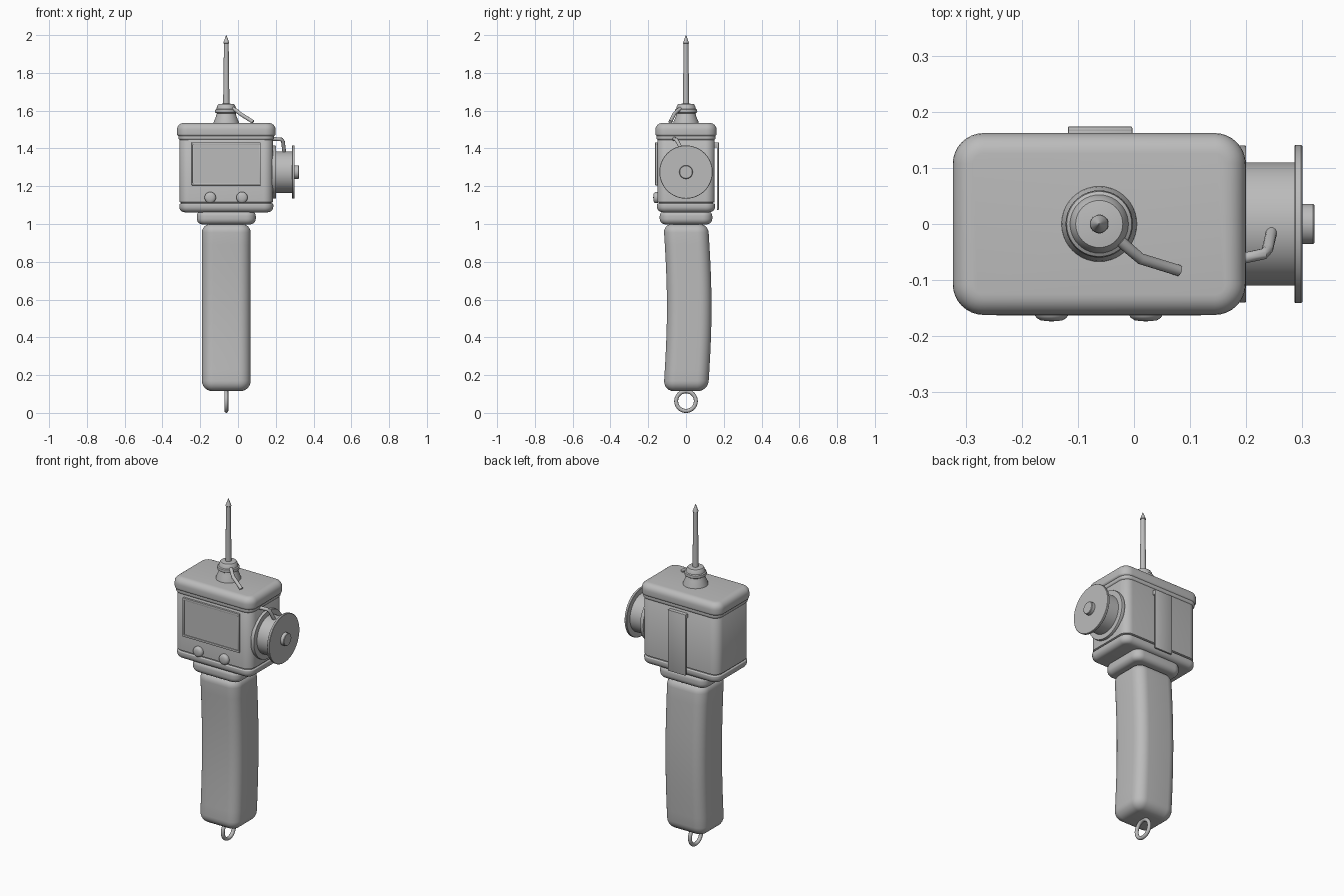
import bpy, bmesh, math
from mathutils import Vector, Matrix

cube = bpy.data.objects.get("Cube")
if cube:
    bpy.data.objects.remove(cube, do_unlink=True)

grey = bpy.data.materials.new("plain grey")
grey.use_nodes = True
COLOUR = (0.5, 0.5, 0.5, 1)
grey.diffuse_color = COLOUR
grey.node_tree.nodes["Principled BSDF"].inputs["Base Color"].default_value = COLOUR

CX = -0.062           # axis of the handle, case and needle


def finish(name, bm, angle=35):
    bmesh.ops.recalc_face_normals(bm, faces=bm.faces)
    mesh = bpy.data.meshes.new(name)
    bm.to_mesh(mesh)
    bm.free()
    mesh.materials.append(grey)
    obj = bpy.data.objects.new(name, mesh)
    bpy.context.collection.objects.link(obj)
    bpy.ops.object.select_all(action="DESELECT")
    obj.select_set(True)
    bpy.context.view_layer.objects.active = obj
    bpy.ops.object.shade_smooth_by_angle(angle=math.radians(angle))
    return obj


def bridge(bm, rings):
    """Skin a list of equal vertex rings and cap both ends."""
    n = len(rings[0])
    for a, b in zip(rings, rings[1:]):
        for i in range(n):
            j = (i + 1) % n
            bm.faces.new((a[i], a[j], b[j], b[i]))
    bm.faces.new(rings[0])
    bm.faces.new(rings[-1])


def rounded_loft(name, hx, hy, corner, levels, bow=lambda z: 0, seg=8):
    """Stack rounded rectangles; each level is (z, inset)."""
    bm = bmesh.new()
    rings = []
    for z, inset in levels:
        ring = []
        r = max(corner - inset, 0.008)
        for q, (sx, sy) in enumerate([(1, 1), (-1, 1), (-1, -1), (1, -1)]):
            for k in range(seg + 1):
                a = math.pi / 2 * (q + k / seg)
                ring.append(bm.verts.new((
                    CX + sx * (hx - inset - r) + r * math.cos(a),
                    sy * (hy - inset - r) + r * math.sin(a) + bow(z), z)))
        rings.append(ring)
    bridge(bm, rings)
    return finish(name, bm)


def rounded_levels(z0, z1, r0, r1, middle=(), steps=6):
    """Levels from z0 to z1 with quarter-round ends."""
    t = [math.pi / 2 * k / steps for k in range(steps + 1)]
    low = [(z0 + r0 * (1 - math.cos(a)), r0 * (1 - math.sin(a))) for a in t]
    high = [(z1 - r1 * (1 - math.cos(a)), r1 * (1 - math.sin(a))) for a in reversed(t)]
    return low + list(middle) + high


def lathe(name, profile, origin, axis="Z", seg=40):
    """Revolve (radius, height) points about an axis through origin."""
    turn = {"Z": Matrix(), "X": Matrix.Rotation(math.pi / 2, 4, "Y"),
            "-Y": Matrix.Rotation(math.pi / 2, 4, "X")}[axis]
    bm = bmesh.new()
    rings = [[bm.verts.new((r * math.cos(math.tau * i / seg), r * math.sin(math.tau * i / seg), h))
              for i in range(seg)] for r, h in profile]
    bridge(bm, rings)
    bmesh.ops.transform(bm, matrix=Matrix.Translation(origin) @ turn, verts=bm.verts)
    return finish(name, bm)


def box(name, lo, hi, bevel=0.003):
    lo, hi = Vector(lo), Vector(hi)
    bm = bmesh.new()
    bmesh.ops.create_cube(bm, size=1)
    for v in bm.verts:
        v.co = (lo + hi) / 2 + v.co * (hi - lo)
    if bevel:
        bmesh.ops.bevel(bm, geom=bm.edges[:], offset=bevel, segments=2, affect="EDGES", profile=0.5)
    return finish(name, bm)


def tube(name, points, radius, seg=12):
    """Round wire with mitred bends."""
    pts = [Vector(p) for p in points]
    bm = bmesh.new()
    rings = []
    for i, p in enumerate(pts):
        d = (pts[min(i + 1, len(pts) - 1)] - pts[max(i - 1, 0)]).normalized()
        u = d.cross(Vector((0.3, 1, 0.2))).normalized()
        v = d.cross(u)
        rings.append([bm.verts.new(p + radius * (u * math.cos(math.tau * k / seg)
                      + v * math.sin(math.tau * k / seg))) for k in range(seg)])
    bridge(bm, rings)
    return finish(name, bm, 50)


# Bowed grip with its collar
grip_mid = [(0.17 + 0.06 * k, 0) for k in range(1, 13)]
rounded_loft("grip", 0.129, 0.118, 0.06, rounded_levels(0.115, 1.0, 0.055, 0.045, grip_mid),
             bow=lambda z: 0.018 * math.sin(math.pi * min(max((z - 0.12) / 0.88, 0), 1)) - 0.001)
rounded_loft("grip_collar", 0.156, 0.139, 0.05, rounded_levels(0.998, 1.068, 0.03, 0.025))

# Lanyard ring under the grip
bm = bmesh.new()
loops = []
for i in range(40):
    a = math.tau * i / 40
    loops.append([])
    for k in range(12):
        b = math.tau * k / 12
        r = 0.052 + 0.0105 * math.cos(b)
        loops[-1].append(bm.verts.new((CX + 0.0105 * math.sin(b), r * math.cos(a), 0.0625 + r * math.sin(a))))
for i in range(40):
    p, q = loops[i], loops[(i + 1) % 40]
    for k in range(12):
        m = (k + 1) % 12
        bm.faces.new((p[k], q[k], q[m], p[m]))
finish("lanyard_ring", bm)

# Case: tray, main housing and lid, parted by shallow grooves
rounded_loft("case_tray", 0.249, 0.154, 0.05, rounded_levels(1.062, 1.108, 0.03, 0.006))
rounded_loft("case_housing", 0.247, 0.152, 0.05,
             [(1.1, 0.008), (1.113, 0.008), (1.116, 0), (1.446, 0), (1.455, 0.006)])
rounded_loft("lid_gasket", 0.253, 0.157, 0.05, rounded_levels(1.444, 1.47, 0.012, 0.006))
rounded_loft("case_lid", 0.261, 0.162, 0.055, rounded_levels(1.464, 1.535, 0.014, 0.036))

# Display: flat plate inside a slim frame
box("display_plate", (-0.235, -0.159, 1.217), (0.11, -0.145, 1.42), 0)
for side, (x0, x1, z0, z1) in {"top": (-0.245, 0.12, 1.418, 1.432), "bottom": (-0.245, 0.12, 1.205, 1.217),
                               "right": (-0.245, -0.237, 1.205, 1.432),
                               "left": (0.112, 0.12, 1.205, 1.432)}.items():
    box("display_frame_" + side, (x0, -0.163, z0), (x1, -0.145, z1), 0.001)

# Front buttons
for side, x in (("right", -0.147), ("left", 0.021)):
    lathe("button_" + side, [(0.03, 0), (0.03, 0.015), (0.027, 0.02), (0.02, 0.0245), (0.01, 0.026), (0.001, 0.0265)],
          (x, -0.147, 1.14), "-Y", 28)

# Belt clip on the back
box("belt_clip", (-0.118, 0.163, 1.075), (-0.003, 0.174, 1.432))
box("belt_clip_mount", (-0.118, 0.145, 1.405), (-0.003, 0.17, 1.432))

# Needle socket and needle
lathe("needle_socket", [(0.068, 1.53), (0.066, 1.542), (0.054, 1.57), (0.05, 1.585), (0.058, 1.59), (0.06, 1.597),
                        (0.058, 1.606), (0.052, 1.61), (0.048, 1.625), (0.042, 1.634), (0.02, 1.637)], (CX, 0, 0))
lathe("needle", [(0.017, 1.62), (0.0145, 1.8), (0.0125, 1.955), (0.016, 1.958), (0.001, 2.0)], (CX, 0, 0), seg=24)

# Spool on the left side
SPOOL = (0, 0, 1.275)
lathe("spool_inner_flange", [(0.139, 0.18), (0.14, 0.183), (0.14, 0.197), (0.139, 0.2)], SPOOL, "X", 64)
lathe("spool_drum", [(0.11, 0.185), (0.11, 0.29)], SPOOL, "X", 64)
lathe("spool_outer_flange", [(0.139, 0.286), (0.141, 0.288), (0.141, 0.298), (0.139, 0.3)], SPOOL, "X", 64)
lathe("spool_knob", [(0.036, 0.296), (0.036, 0.319), (0.033, 0.322)], SPOOL, "X", 32)

# Wires guiding the line from spool to needle
tube("spool_wire", [(0.17, -0.066, 1.45), (0.2, -0.06, 1.45), (0.232, -0.053, 1.447),
                    (0.238, -0.045, 1.436), (0.245, -0.015, 1.38)], 0.01)
tube("socket_wire", [(-0.025, -0.03, 1.61), (-0.008, -0.045, 1.6), (0.012, -0.062, 1.583),
                     (0.08, -0.083, 1.54)], 0.01)
